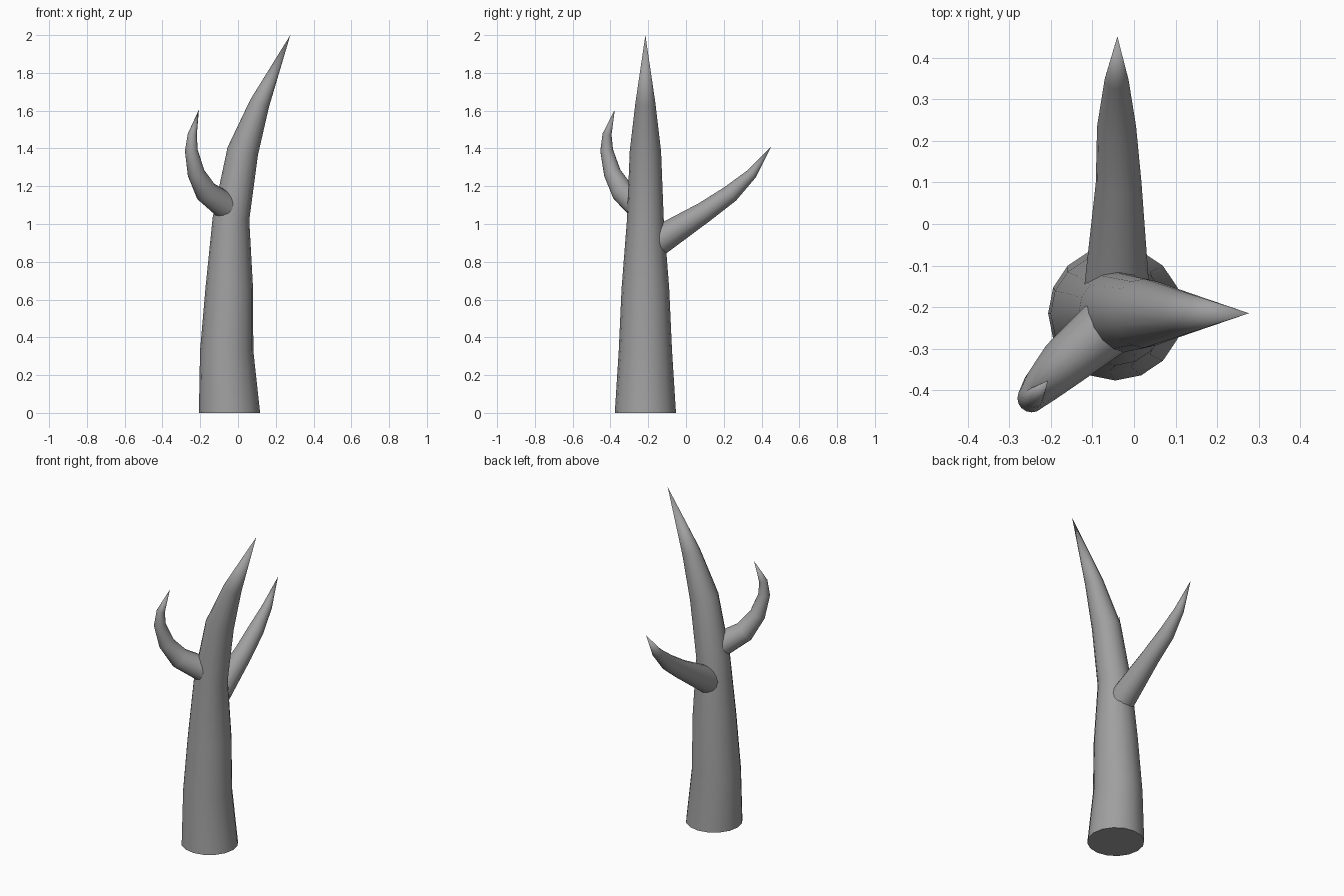
import bpy
import math
from mathutils import Vector

if "Cube" in bpy.data.objects:
    bpy.data.objects.remove(bpy.data.objects["Cube"])

bark = bpy.data.materials.new("grey_bark")
bark.diffuse_color = (0.35, 0.35, 0.35, 1)
bark.use_nodes = True
bark.node_tree.nodes["Principled BSDF"].inputs["Base Color"].default_value = bark.diffuse_color


def limb(name, rings, tip, sides, flat_base=False):
    """Tapered tube through (x, y, z, radius) rings, closed to a pointed tip."""
    pts = [Vector(r[:3]) for r in rings] + [Vector(tip)]
    verts, faces = [], []
    for i, ring in enumerate(rings):
        # Each ring is tilted to the average of the neighbouring directions
        after = (pts[i + 1] - pts[i]).normalized()
        before = (pts[i] - pts[i - 1]).normalized() if i else after
        axis = (after + before).normalized()
        if i == 0 and flat_base:
            axis = Vector((0, 0, 1))
        turn = Vector((0, 0, 1)).rotation_difference(axis)
        for k in range(sides):
            a = 2 * math.pi * k / sides
            offset = Vector((math.cos(a), math.sin(a), 0)) * ring[3]
            verts.append(pts[i] + turn @ offset)
    for i in range(len(rings) - 1):
        for k in range(sides):
            n = (k + 1) % sides
            a, b = i * sides, (i + 1) * sides
            faces.append((a + k, a + n, b + n, b + k))
    # Pointed end and flat base
    verts.append(pts[-1])
    last = (len(rings) - 1) * sides
    for k in range(sides):
        faces.append((last + k, last + (k + 1) % sides, len(verts) - 1))
    faces.append(tuple(reversed(range(sides))))

    mesh = bpy.data.meshes.new(name)
    mesh.from_pydata(verts, [], faces)
    mesh.materials.append(bark)
    obj = bpy.data.objects.new(name, mesh)
    bpy.context.collection.objects.link(obj)
    bpy.ops.object.select_all(action='DESELECT')
    obj.select_set(True)
    bpy.context.view_layer.objects.active = obj
    bpy.ops.object.shade_smooth_by_angle(angle=math.radians(40))
    return obj


# Trunk, bending to the right at the top
limb("trunk", [
    (-0.045, -0.215, 0.0, 0.162),
    (-0.06, -0.215, 0.33, 0.141),
    (-0.046, -0.215, 0.66, 0.126),
    (-0.037, -0.215, 1.03, 0.097),
    (0.025, -0.215, 1.385, 0.083),
    (0.115, -0.215, 1.64, 0.053),
], (0.277, -0.215, 2.0), 16, flat_base=True)

# Hooked branch at the front left
limb("front_branch", [
    (-0.05, -0.235, 1.085, 0.075),
    (-0.168, -0.335, 1.17, 0.061),
    (-0.222, -0.39, 1.27, 0.046),
    (-0.247, -0.42, 1.39, 0.034),
    (-0.242, -0.418, 1.475, 0.024),
], (-0.207, -0.377, 1.605), 16)

# Long branch reaching backwards
limb("back_branch", [
    (-0.042, -0.17, 0.895, 0.08),
    (-0.037, 0.10, 1.065, 0.055),
    (-0.042, 0.235, 1.16, 0.047),
    (-0.042, 0.347, 1.265, 0.029),
], (-0.04, 0.452, 1.412), 16)
